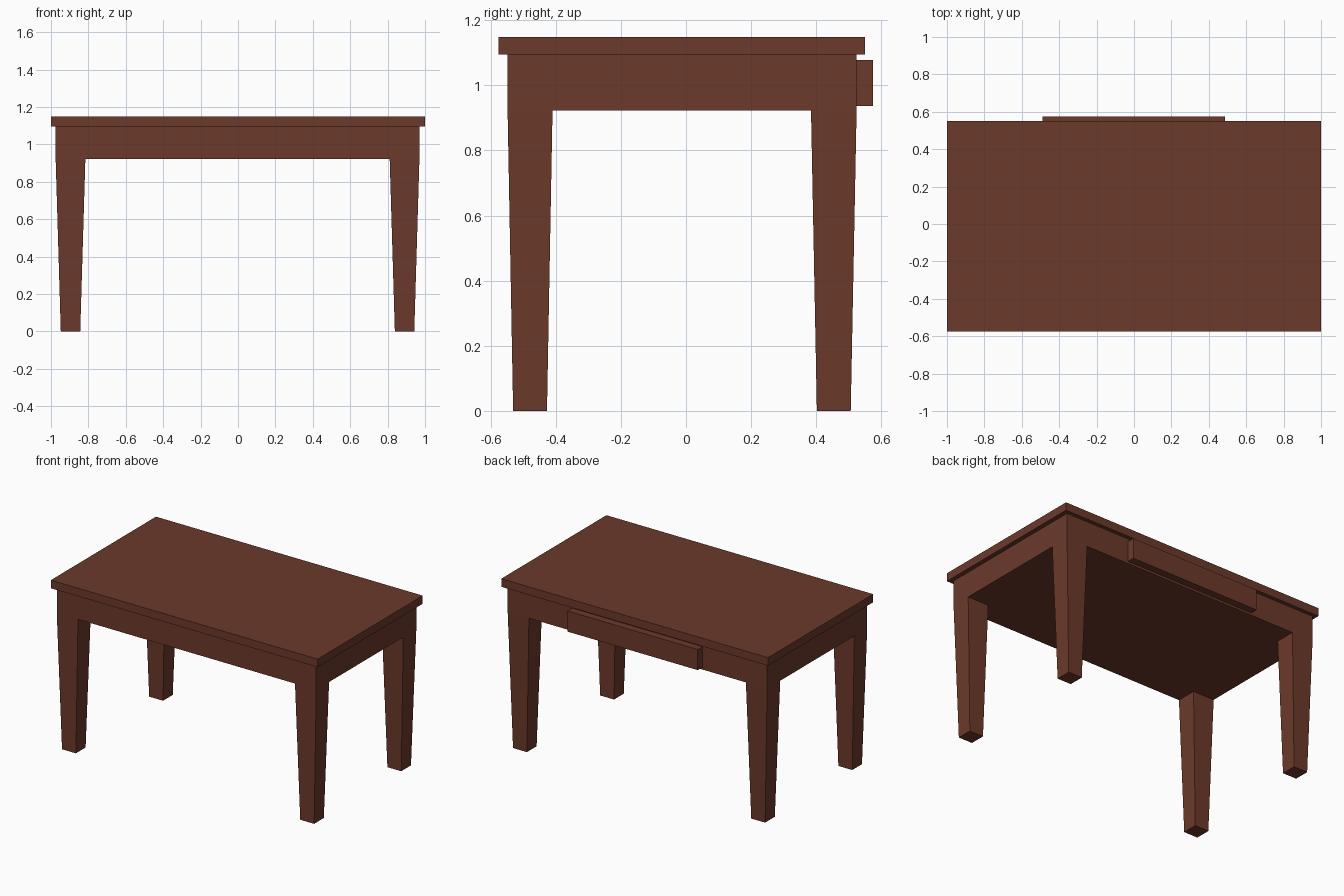
import bpy
import bmesh
from mathutils import Vector

cube = bpy.data.objects.get("Cube")
if cube:
    bpy.data.objects.remove(cube, do_unlink=True)

# Dark reddish wood shared by every part
wood = bpy.data.materials.new("dark_red_wood")
wood.use_nodes = True
colour = (0.15, 0.041, 0.024, 1)
wood.diffuse_color = colour
wood.node_tree.nodes["Principled BSDF"].inputs["Base Color"].default_value = colour


def finish(bm, name):
    bmesh.ops.recalc_face_normals(bm, faces=bm.faces)
    mesh = bpy.data.meshes.new(name)
    bm.to_mesh(mesh)
    bm.free()
    mesh.materials.append(wood)
    obj = bpy.data.objects.new(name, mesh)
    bpy.context.collection.objects.link(obj)
    return obj


def box(name, low, high):
    low, high = Vector(low), Vector(high)
    bm = bmesh.new()
    bmesh.ops.create_cube(bm, size=1)
    bmesh.ops.scale(bm, vec=high - low, verts=bm.verts)
    bmesh.ops.translate(bm, vec=(low + high) / 2, verts=bm.verts)
    return finish(bm, name)


APRON_BOTTOM, APRON_TOP, TABLE_TOP = 0.922, 1.094, 1.149
FOOT = 0.104  # side of the square foot

# Solid apron with four tapered legs drawn out of its underside corners
xs = (-0.975, -0.816, 0.811, 0.97)
ys = (-0.548, -0.41, 0.384, 0.524)
bm = bmesh.new()
grid = [[bm.verts.new((x, y, APRON_BOTTOM)) for y in ys] for x in xs]
corners = []
for i in range(3):
    for j in range(3):
        face = bm.faces.new((grid[i][j], grid[i][j + 1],
                             grid[i + 1][j + 1], grid[i + 1][j]))
        if i != 1 and j != 1:
            corners.append(face)

# Apron walls and upper face, following the outline of the underside
outline = ([grid[i][0] for i in range(3)] + [grid[3][j] for j in range(3)]
           + [grid[i][3] for i in (3, 2, 1)] + [grid[0][j] for j in (3, 2, 1)])
rim = [bm.verts.new((v.co.x, v.co.y, APRON_TOP)) for v in outline]
for k in range(len(outline)):
    n = (k + 1) % len(outline)
    bm.faces.new((outline[k], outline[n], rim[n], rim[k]))
bm.faces.new(rim)

# Tapered legs
for face in corners:
    centre = face.calc_center_median()
    foot = bmesh.ops.extrude_discrete_faces(bm, faces=[face])["faces"][0]
    for v in foot.verts:
        for axis in (0, 1):
            side = 1 if v.co[axis] > centre[axis] else -1
            v.co[axis] = centre[axis] + side * FOOT / 2
        v.co.z = 0
finish(bm, "apron_and_legs")

# Overhanging slab and the drawer front on the back side
box("table_top", (-1, -0.576, APRON_TOP), (1, 0.55, TABLE_TOP))
box("drawer", (-0.49, 0.524, 0.937), (0.487, 0.574, 1.077))
